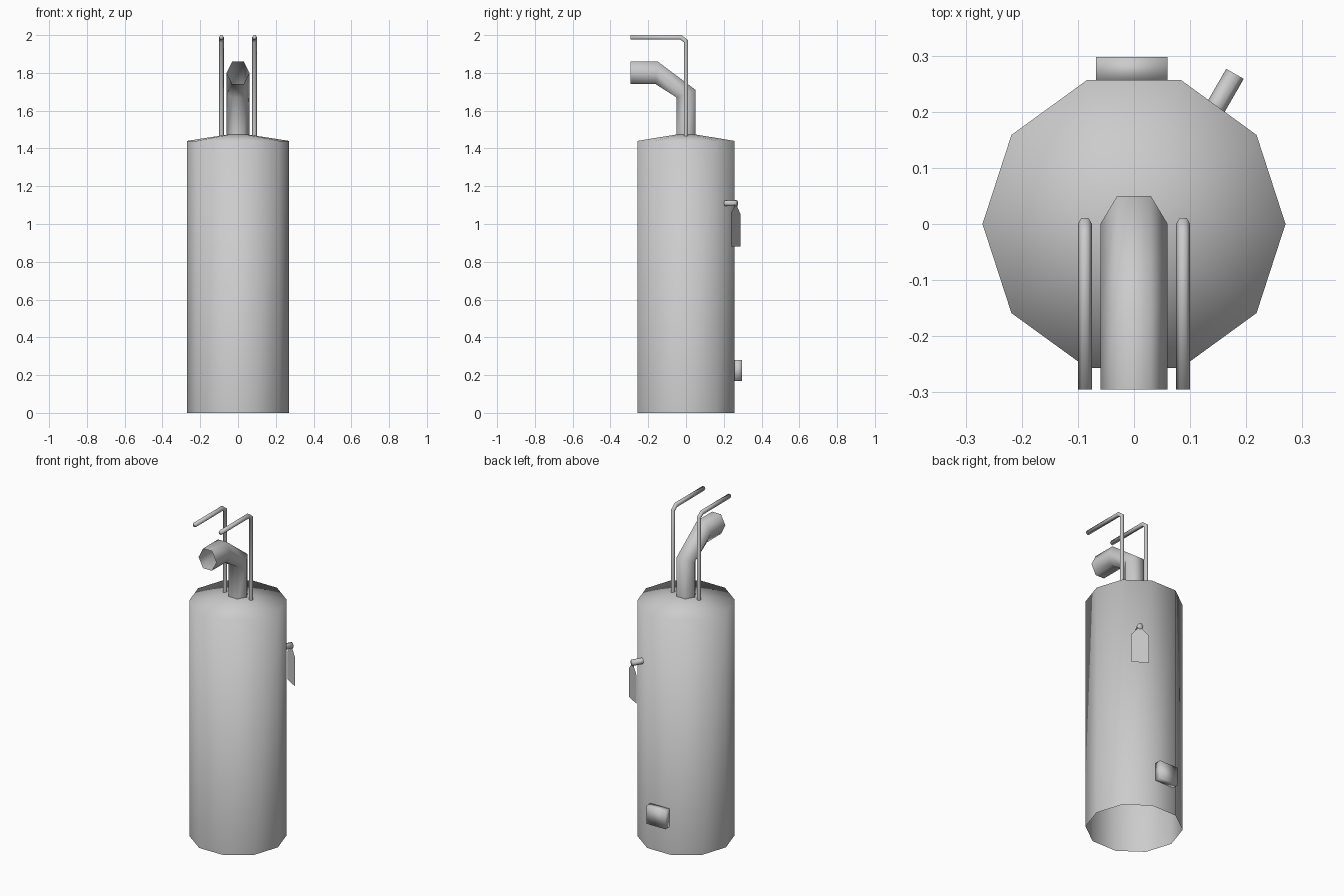
import bpy
import bmesh
import math
from mathutils import Vector

cube = bpy.data.objects.get("Cube")
if cube:
    bpy.data.objects.remove(cube, do_unlink=True)

# Single painted-metal colour
grey = bpy.data.materials.new("light_grey")
grey.use_nodes = True
colour = (0.6, 0.6, 0.6, 1)
grey.diffuse_color = colour
grey.node_tree.nodes["Principled BSDF"].inputs["Base Color"].default_value = colour


def finish(name, bm, recalc=True):
    if recalc:
        bmesh.ops.recalc_face_normals(bm, faces=bm.faces)
    for face in bm.faces:
        face.smooth = True
    mesh = bpy.data.meshes.new(name)
    bm.to_mesh(mesh)
    bm.free()
    mesh.materials.append(grey)
    obj = bpy.data.objects.new(name, mesh)
    bpy.context.collection.objects.link(obj)
    return obj


def skin(bm, rings):
    """Join rings of vertices with quads."""
    for a, b in zip(rings, rings[1:]):
        n = len(a)
        for i in range(n):
            j = (i + 1) % n
            bm.faces.new((a[i], a[j], b[j], b[i]))


def bent_tube(name, x, radius, stations, capped=False):
    """Six-sided tube; each station gives its outer and inner edge as (y, z)."""
    bm = bmesh.new()
    rings = []
    for outer, inner in stations:
        mid = [(p + q) / 2 for p, q in zip(outer, inner)]
        loop = ((1, mid), (0.5, outer), (-0.5, outer), (-1, mid), (-0.5, inner), (0.5, inner))
        rings.append([bm.verts.new((x + k * radius, *p)) for k, p in loop])
    skin(bm, rings)
    if capped:
        bm.faces.new(rings[-1])
    return finish(name, bm)


# Ten-sided tank, open below, with a shallow pointed lid
SIDES, RADIUS, RIM, APEX = 10, 0.27, 1.44, 1.482
bm = bmesh.new()
rings = [[bm.verts.new((RADIUS * math.cos(math.tau * i / SIDES),
                        RADIUS * math.sin(math.tau * i / SIDES), z))
          for i in range(SIDES)] for z in (0, RIM)]
skin(bm, rings)
tip = bm.verts.new((0, 0, APEX))
for i in range(SIDES):
    bm.faces.new((rings[1][i], rings[1][(i + 1) % SIDES], tip))
finish("tank_body", bm)

# Wide outlet pipe bending to the front, open at its mouth
bent_tube("outlet_pipe", 0, 0.06, [
    ((0.05, 1.46), (-0.05, 1.46)),
    ((0.05, 1.71), (-0.05, 1.67)),
    ((-0.15, 1.86), (-0.16, 1.74)),
    ((-0.295, 1.86), (-0.295, 1.74))])

# Pair of thin bent rods
for side, x in (("left", 0.0875), ("right", -0.0875)):
    bent_tube(side + "_rod", x, 0.0125, [
        ((0.011, 1.455), (-0.011, 1.455)),
        ((0.011, 1.972), (-0.011, 1.962)),
        ((-0.024, 2.0), (-0.03, 1.976)),
        ((-0.295, 2.0), (-0.295, 1.976))], capped=True)

# Small box low on the back
bm = bmesh.new()
bmesh.ops.create_cube(bm, size=1)
for v in bm.verts:
    v.co = (v.co.x * 0.128 - 0.004, v.co.y * 0.045 + 0.275, v.co.z * 0.11 + 0.225)
finish("back_box", bm)

# Six-sided peg on the back left
out = Vector((math.cos(math.radians(60)), math.sin(math.radians(60)), 0))
across = Vector((out.y, -out.x, 0))
start = Vector((0.145, 0.207, 1.11))
end = start + out * 0.07
bm = bmesh.new()
rings = [[bm.verts.new(c + across * 0.018 * math.cos(math.tau * i / 6)
                       + Vector((0, 0, 0.018 * math.sin(math.tau * i / 6))))
          for i in range(6)] for c in (start, end)]
skin(bm, rings)
bm.faces.new(rings[-1])
finish("tag_peg", bm)

# Flat hanging tag with sloped shoulders
bm = bmesh.new()
outline = [(0.05, 0.88), (0.05, 1.055), (0.018, 1.09), (0.018, 1.11), (0.009, 1.127)]
outline += [(-u, z) for u, z in reversed(outline)]
centre = start + out * 0.064
bm.faces.new([bm.verts.new((centre.x + across.x * u, centre.y + across.y * u, z))
              for u, z in outline])
for face in bm.faces:
    face.normal_update()
    if face.normal.dot(out) < 0:
        face.normal_flip()
finish("hanging_tag", bm, recalc=False)
